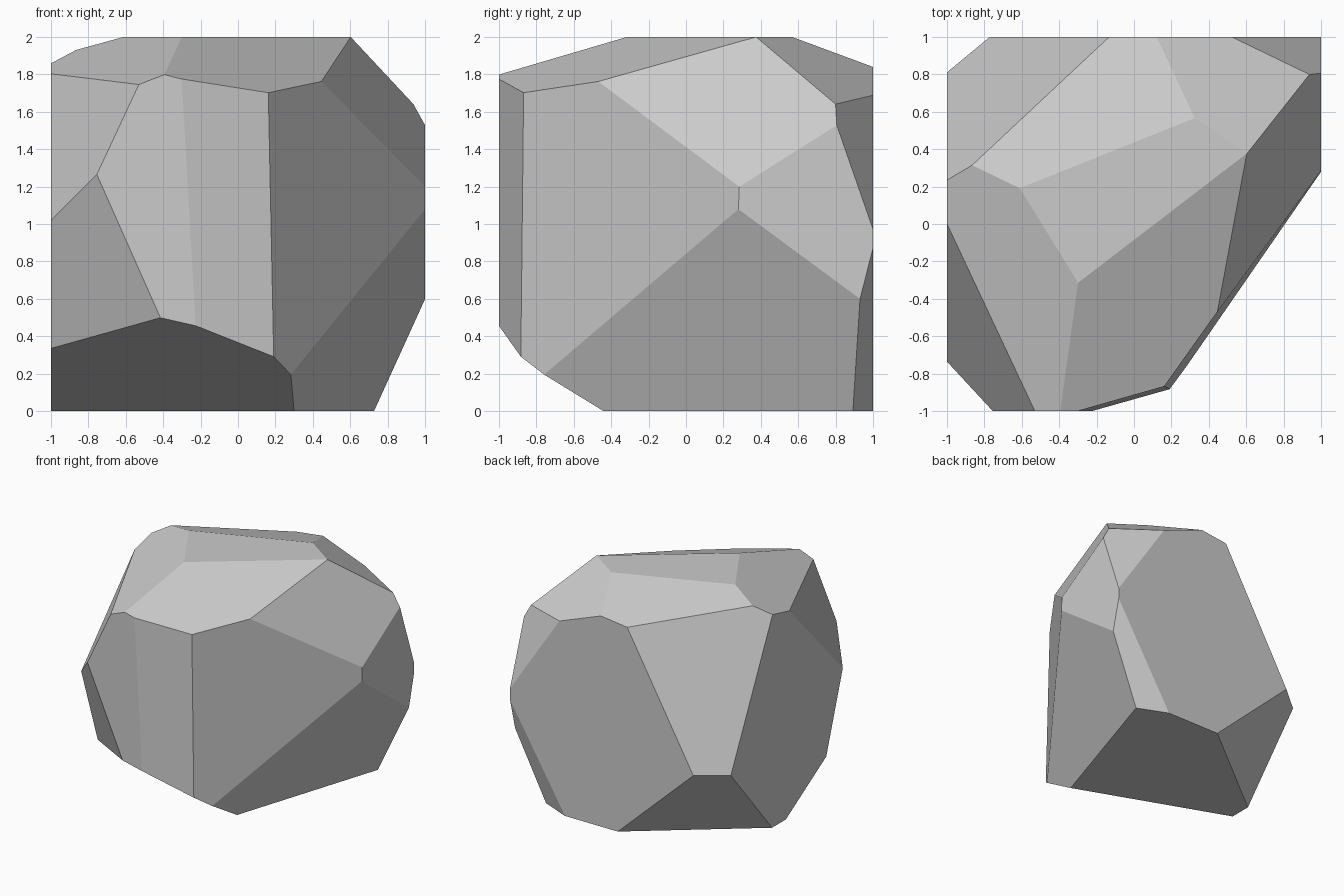
import bpy
import bmesh
from mathutils import Vector

if "Cube" in bpy.data.objects:
    bpy.data.objects.remove(bpy.data.objects["Cube"])

# Planar cuts that chip the block: outward normal (a, b, c) and offset d in ax + by + cz = d
CUTS = [
    # upper facets around the flat top
    (-0.125, 0.312, 1, 2.136),
    (0.378, 0.547, 1, 2.432),
    (0.252, -0.329, 1, 2.028),
    (-0.39, -0.24, 1, 2.192),
    # front left
    (-2.14, -1.061, 1, 3.94),
    (-1, -1.335, -0.444, 1.528),
    # front and front right
    (1, -3.47, 0.057, 3.27),
    (1, -0.715, 0.028, 0.83),
    (1.87, -0.63, 1, 2.89),
    (2.3, -0.738, -1, 1.014),
    # front underside
    (-0.227, -0.602, -1, 0.197),
    # back right
    (0.42, 1, -0.255, 1.197),
    (1.5, 2.87, 1, 5.34),
    # back left
    (-1.76, 2.06, 1, 4.10),
    (-0.937, 1.184, -1, 1.223),
]


def slice_off(bm, a, b, c, d):
    """Remove everything outside one plane and cap the cut."""
    n = Vector((a, b, c))
    geom = bm.verts[:] + bm.edges[:] + bm.faces[:]
    bmesh.ops.bisect_plane(bm, geom=geom, dist=1e-5, plane_co=n * d / n.length_squared,
                           plane_no=n, clear_outer=True)
    rim = [e for e in bm.edges if e.is_boundary]
    bmesh.ops.holes_fill(bm, edges=rim, sides=0)


# Rock: 2-unit block standing on the ground, chipped by every cut
bm = bmesh.new()
bmesh.ops.create_cube(bm, size=2)
bmesh.ops.translate(bm, verts=bm.verts, vec=(0, 0, 1))
for cut in CUTS:
    slice_off(bm, *cut)
bmesh.ops.recalc_face_normals(bm, faces=bm.faces)

mesh = bpy.data.meshes.new("rock")
bm.to_mesh(mesh)
bm.free()
mesh.shade_flat()
bpy.context.collection.objects.link(bpy.data.objects.new("rock", mesh))
